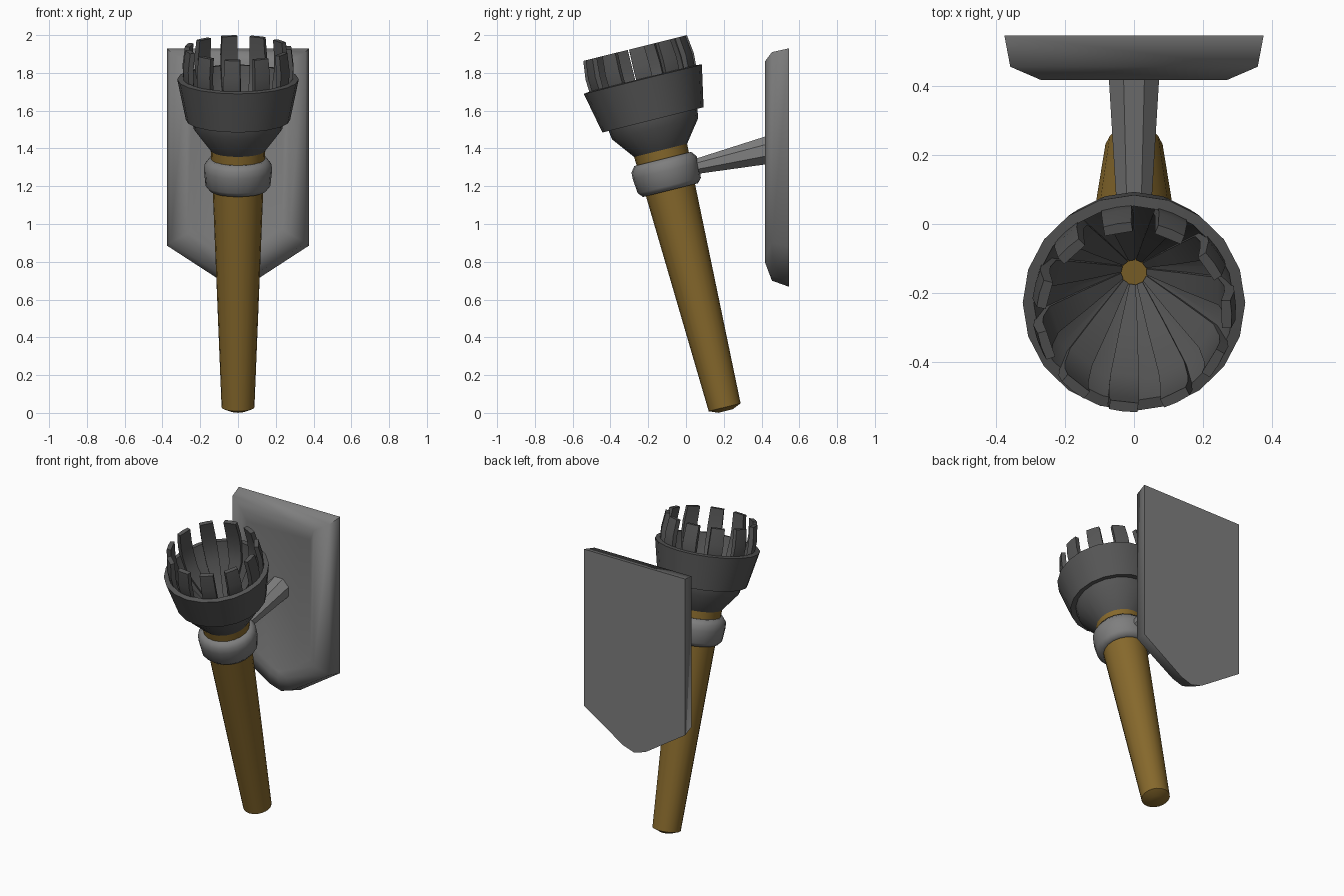
import bpy, math
from mathutils import Matrix, Vector

if "Cube" in bpy.data.objects:
    bpy.data.objects.remove(bpy.data.objects["Cube"])

TILT = Matrix.Translation((0, 0.207, 0.02)) @ Matrix.Rotation(math.radians(14), 4, 'X')


def material(name, color):
    m = bpy.data.materials.new(name)
    m.diffuse_color = (*color, 1)
    m.use_nodes = True
    m.node_tree.nodes["Principled BSDF"].inputs["Base Color"].default_value = m.diffuse_color
    return m


WOOD = material("wood", (0.24, 0.14, 0.025))
IRON = material("dark_iron", (0.09, 0.09, 0.09))
STEEL = material("steel", (0.21, 0.21, 0.21))


def build(name, verts, faces, mat, matrix=None, angle=35):
    me = bpy.data.meshes.new(name)
    me.from_pydata(verts, [], faces)
    me.update()
    ob = bpy.data.objects.new(name, me)
    bpy.context.collection.objects.link(ob)
    if matrix:
        ob.matrix_world = matrix
    me.materials.append(mat)
    bpy.ops.object.select_all(action='DESELECT')
    ob.select_set(True)
    bpy.context.view_layer.objects.active = ob
    bpy.ops.object.mode_set(mode='EDIT')
    bpy.ops.mesh.select_all(action='SELECT')
    bpy.ops.mesh.normals_make_consistent(inside=False)
    bpy.ops.object.mode_set(mode='OBJECT')
    bpy.ops.object.shade_smooth_by_angle(angle=math.radians(angle))
    return ob


def loft(rings, caps=True, loop=False):
    """Skin equal-sized rings into verts and faces."""
    n, k = len(rings[0]), len(rings)
    verts = [v for r in rings for v in r]
    faces = [(i * n + j, i * n + (j + 1) % n,
              (i + 1) % k * n + (j + 1) % n, (i + 1) % k * n + j)
             for i in range(k if loop else k - 1) for j in range(n)]
    if caps and not loop:
        faces += [tuple(range(n))[::-1], tuple(range((k - 1) * n, k * n))]
    return verts, faces


def lathe(profile, n, **kw):
    return loft([[(r * math.cos(math.tau * j / n), r * math.sin(math.tau * j / n), z)
                  for j in range(n)] for r, z in profile], **kw)


# Tapered wooden handle with a slightly domed end
build("handle", *lathe([(0.04, -0.01), (0.087, 0.01), (0.134, 1.2), (0.145, 1.42)], 20), WOOD, TILT)

# Holding ring around the handle
build("holder_ring", *lathe([(0.13, 1.195), (0.15, 1.195), (0.172, 1.22), (0.18, 1.30),
                             (0.178, 1.335), (0.155, 1.365), (0.13, 1.365)], 20, loop=True),
      STEEL, TILT, 60)

# Stepped cup with a conical inside
build("torch_cup", *lathe([(0.145, 1.412), (0.235, 1.53), (0.243, 1.585),
                           (0.276, 1.578), (0.322, 1.80), (0.29, 1.805), (0.262, 1.68),
                           (0.04, 1.425)], 20, caps=False), IRON, TILT, 50)

# Curved straps rising from the cup centre into teeth: radius, height, half width, thickness
PATH = [(0.042, 1.428, 0.009, 0.008), (0.15, 1.552, 0.026, 0.016), (0.262, 1.68, 0.041, 0.022),
        (0.291, 1.80, 0.044, 0.03), (0.295, 1.87, 0.044, 0.032), (0.283, 1.97, 0.041, 0.03)]
verts, faces = [], []
for t in range(11):
    rot = Matrix.Rotation(math.radians(100) + math.tau * t / 11, 3, 'Z')
    rings = []
    for i, (r, z, w, th) in enumerate(PATH):
        a, b = PATH[max(i - 1, 0)], PATH[min(i + 1, len(PATH) - 1)]
        d = Vector((b[0] - a[0], b[1] - a[1])).normalized()
        ri, zi = r - d.y * th, z + (d.x * th if i < 3 else 0)
        rings.append([rot @ Vector(p) for p in
                      ((r - 0.003, -w, z), (r, 0, z), (r - 0.003, w, z), (ri, w, zi), (ri, -w, zi))])
    v, f = loft(rings)
    faces += [tuple(i + len(verts) for i in q) for q in f]
    verts += v
build("crown_straps", verts, faces, IRON, TILT)


# Shield-shaped wall plate: bevelled rim and a shallow sunken panel
def shield(y, x, top, side, low, tip):
    half = [(x, top), (x, side), (x * 0.22, low)]
    return [(a, y, z) for a, z in half] + [(0, y, tip)] + [(-a, y, z) for a, z in half[::-1]]


build("wall_plate", *loft([shield(0.545, 0.375, 1.93, 0.885, 0.695, 0.668),
                           shield(0.455, 0.358, 1.91, 0.90, 0.725, 0.70),
                           shield(0.417, 0.27, 1.86, 0.95, 0.82, 0.80),
                           shield(0.430, 0.235, 1.78, 0.98, 0.86, 0.84)]), STEEL, None, 80)


# Tapered eight-sided arm joining ring and plate
def octagon(y, z, rx, rz):
    return [(rx * math.cos(math.tau * (j + 0.5) / 8), y, z + rz * math.sin(math.tau * (j + 0.5) / 8))
            for j in range(8)]


build("arm", *loft([octagon(0.03, 1.30, 0.053, 0.042), octagon(0.44, 1.394, 0.08, 0.082)]), STEEL, None, 20)
